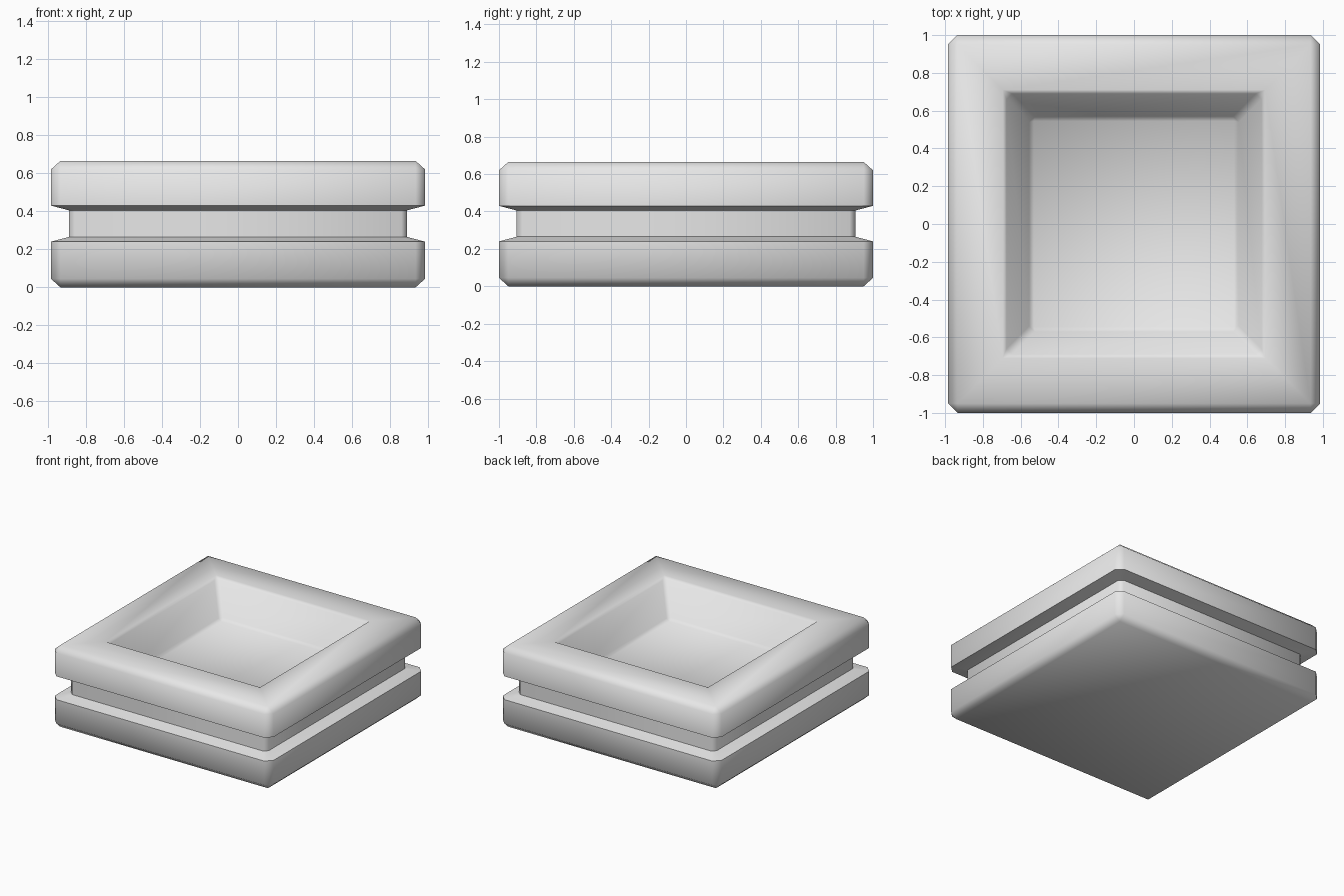
import bpy, bmesh, math

cube = bpy.data.objects.get("Cube")
if cube:
    bpy.data.objects.remove(cube, do_unlink=True)

HALF_X, HALF_Y = 0.985, 1.0

grey = bpy.data.materials.new("light_grey")
grey.use_nodes = True
colour = (0.8, 0.8, 0.8, 1)
grey.diffuse_color = colour
grey.node_tree.nodes["Principled BSDF"].inputs["Base Color"].default_value = colour


def ring(bm, inset, z, cut):
    """Rectangle with cut corners, eight vertices anticlockwise."""
    x, y = HALF_X - inset, HALF_Y - inset
    pts = [(x, -y + cut), (x, y - cut), (x - cut, y), (-x + cut, y),
           (-x, y - cut), (-x, -y + cut), (-x + cut, -y), (x - cut, -y)]
    return [bm.verts.new((px, py, z)) for px, py in pts]


# Profile from underside, round the groove, over the rim, into the recess:
# inset from the outer edge, height, corner cut
profile = [
    (0.05, 0.0, 0), (0.0, 0.045, 0.05), (0.0, 0.24, 0.05),
    (0.095, 0.265, 0.03), (0.095, 0.405, 0.03),
    (0.0, 0.43, 0.05), (0.0, 0.62, 0.05), (0.05, 0.665, 0),
    (0.29, 0.665, 0), (0.31, 0.645, 0.03),
    (0.43, 0.415, 0.03), (0.455, 0.395, 0),
]

bm = bmesh.new()
rings = [ring(bm, *p) for p in profile]
for low, high in zip(rings, rings[1:]):
    for i in range(8):
        j = (i + 1) % 8
        bm.faces.new((low[i], low[j], high[j], high[i]))
bm.faces.new(rings[0][::-1])   # underside
bm.faces.new(rings[-1])        # recess floor
bmesh.ops.remove_doubles(bm, verts=bm.verts, dist=0.0005)
bmesh.ops.recalc_face_normals(bm, faces=bm.faces)

mesh = bpy.data.meshes.new("grooved_tray")
bm.to_mesh(mesh)
bm.free()
mesh.materials.append(grey)
tray = bpy.data.objects.new("grooved_tray", mesh)
bpy.context.collection.objects.link(tray)

# Soft chamfers, crisp groove edges
bpy.ops.object.select_all(action='DESELECT')
tray.select_set(True)
bpy.context.view_layer.objects.active = tray
bpy.ops.object.shade_smooth_by_angle(angle=math.radians(60))
